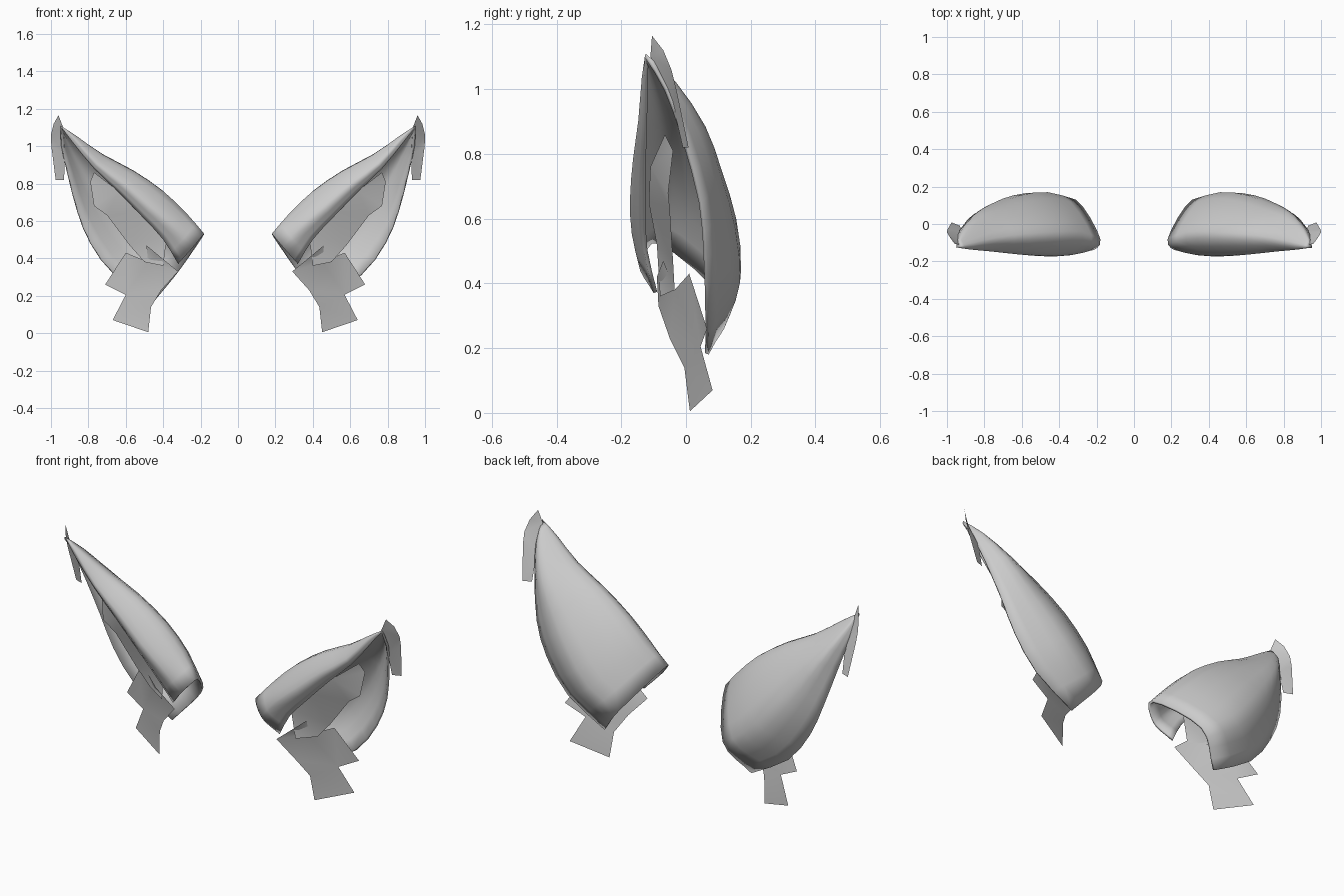
import bpy, bmesh, math
from mathutils import Vector

cube = bpy.data.objects.get("Cube")
if cube:
    bpy.data.objects.remove(cube, do_unlink=True)

# One plain grey for fur and cards
grey = bpy.data.materials.new("fur grey")
grey.use_nodes = True
grey.diffuse_color = (0.6, 0.6, 0.6, 1)
grey.node_tree.nodes["Principled BSDF"].inputs["Base Color"].default_value = (0.6, 0.6, 0.6, 1)

# Guide lines of the left ear, each running from base to near the tip
OUTER_RIM = [(.44, .07, .18), (.66, .07, .31), (.79, .065, .48), (.86, .05, .65), (.912, -.005, .85), (.945, -.06, 1.0)]
BACK = [(.31, .13, .34), (.46, .17, .44), (.60, .155, .60), (.72, .11, .75), (.82, .06, .885), (.905, -.03, 1.02)]
TOP_RIDGE = [(.18, -.08, .53), (.28, -.04, .64), (.40, -.04, .76), (.56, -.05, .87), (.72, -.07, .955), (.86, -.10, 1.05)]
FRONT_FOLD = [(.24, -.145, .46), (.33, -.165, .57), (.46, -.17, .68), (.60, -.16, .80), (.75, -.145, .91), (.87, -.135, 1.04)]
FOLD_LIP = [(.32, -.10, .37), (.40, -.13, .50), (.51, -.135, .62), (.64, -.135, .755), (.77, -.13, .88), (.885, -.13, 1.02)]
TIP = (.95, -.125, 1.11)

# Flat fur cards of the left ear
BASE_CARD = [(.45, .012, .005), (.64, .082, .07), (.57, .045, .205), (.68, .065, .26), (.57, .01, .43), (.45, -.035, .38),
             (.46, -.07, .47), (.40, -.09, .42), (.29, -.085, .33), (.38, -.05, .23), (.435, -.005, .14)]
INNER_CARD = [(.77, -.065, .86), (.79, -.04, .81), (.77, -.055, .68), (.70, -.05, .63), (.58, -.04, .47), (.50, -.035, .38),
              (.40, -.08, .36), (.38, -.09, .52), (.50, -.115, .65), (.64, -.11, .76)]
TIP_CARD = [(.96, -.105, 1.165), (.985, -.07, 1.12), (1.0, -.045, 1.06), (.998, -.03, 1.0), (.975, .008, .82),
            (.93, -.01, .82), (.925, -.04, .95), (.935, -.11, 1.10)]


def smooth_path(points, steps):
    """Catmull-Rom curve through the points."""
    p = [Vector(q) for q in points]
    p = [2 * p[0] - p[1]] + p + [2 * p[-1] - p[-2]]
    out = []
    for a, b, c, d in zip(p, p[1:], p[2:], p[3:]):
        for i in range(steps):
            t = i / steps
            out.append(b + 0.5 * t * (c - a + t * (2 * a - 5 * b + 4 * c - d + t * (3 * (b - c) + d - a))))
    return out + [p[-2]]


def finish(name, bm, side):
    """Put the mesh on its side of the head."""
    if side < 0:
        for v in bm.verts:
            v.co.x *= -1
        bmesh.ops.reverse_faces(bm, faces=bm.faces)
    me = bpy.data.meshes.new(name)
    bm.to_mesh(me)
    bm.free()
    me.materials.append(grey)
    ob = bpy.data.objects.new(name, me)
    bpy.context.collection.objects.link(ob)
    return ob


def ear_shell(name, side):
    """Loft the curled shell through the guide lines, open at the base."""
    guides = [smooth_path(g + [TIP], 2) for g in (OUTER_RIM, BACK, TOP_RIDGE, FRONT_FOLD, FOLD_LIP)]
    bm = bmesh.new()
    rows = [[bm.verts.new(p) for p in smooth_path(ring, 4)] for ring in list(zip(*guides))[:-1]]
    for low, high in zip(rows, rows[1:]):
        for i in range(len(low) - 1):
            bm.faces.new((low[i], low[i + 1], high[i + 1], high[i]))
    tip = bm.verts.new(TIP)
    for a, b in zip(rows[-1], rows[-1][1:]):
        bm.faces.new((a, b, tip))
    # Make the back faces point outwards
    bm.normal_update()
    if max(bm.faces, key=lambda f: f.calc_center_median().y).normal.y < 0:
        bmesh.ops.reverse_faces(bm, faces=bm.faces)
    ob = finish(name, bm, side)
    wall = ob.modifiers.new("wall", 'SOLIDIFY')
    wall.thickness = 0.012
    wall.offset = -1
    bpy.ops.object.select_all(action='DESELECT')
    ob.select_set(True)
    bpy.context.view_layer.objects.active = ob
    bpy.ops.object.shade_smooth_by_angle(angle=math.radians(50))


def card(name, outline, side, shift=0.0):
    """A single-sided fur card from its outline."""
    bm = bmesh.new()
    face = bm.faces.new([bm.verts.new((x + shift, y, z)) for x, y, z in outline])
    bm.normal_update()
    if face.normal.y > 0:
        bmesh.ops.reverse_faces(bm, faces=[face])
    bmesh.ops.triangulate(bm, faces=bm.faces[:])
    ob = finish(name, bm, side)
    ob.data.shade_smooth()


for label, side in (("left", 1), ("right", -1)):
    ear_shell(label + "_ear_shell", side)
    card(label + "_base_fur", BASE_CARD, side, 0.0 if side > 0 else 0.03)
    card(label + "_inner_fur", INNER_CARD, side)
    card(label + "_tip_fur", TIP_CARD, side)
